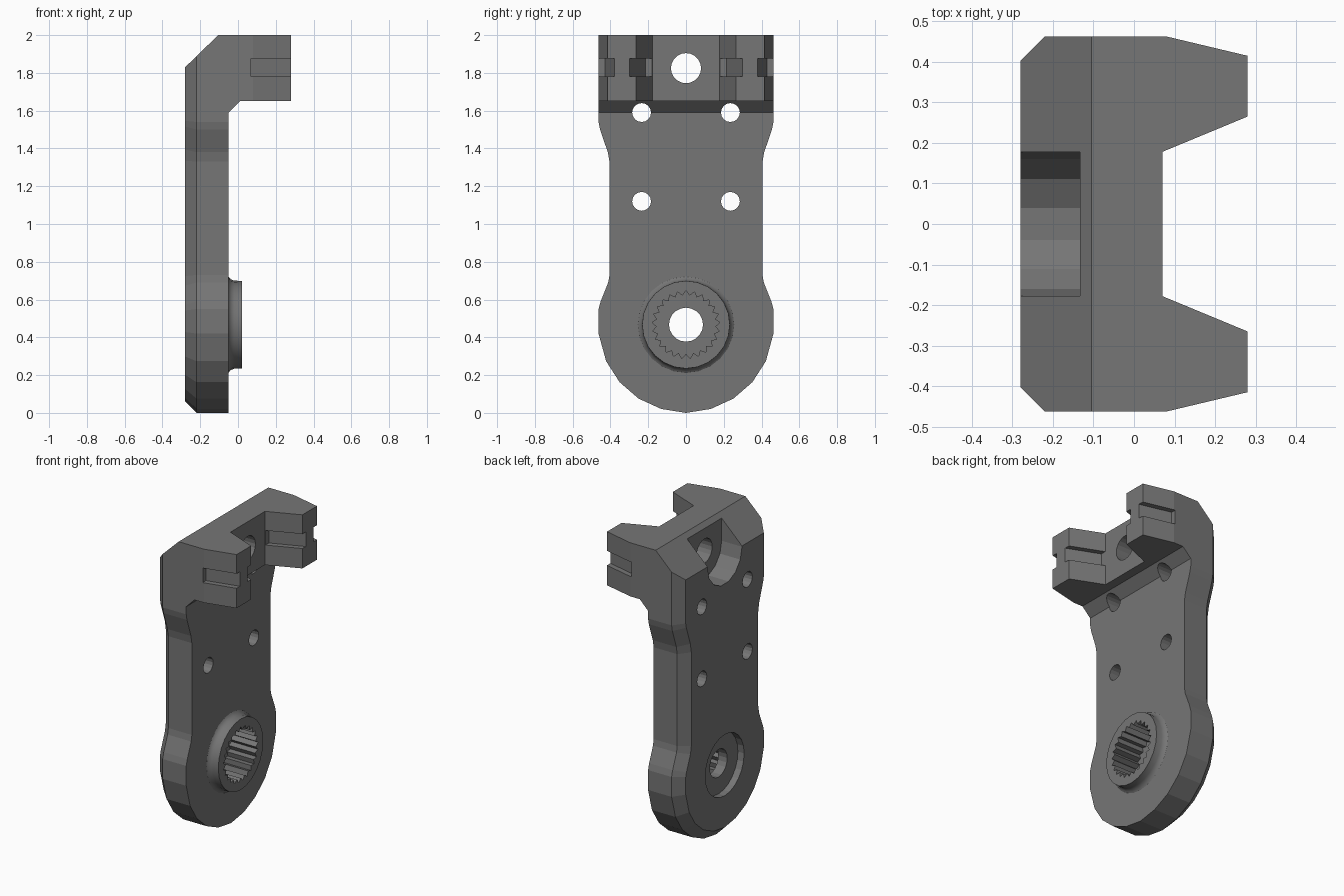
import bpy, bmesh, math

cube = bpy.data.objects.get("Cube")
if cube:
    bpy.data.objects.remove(cube, do_unlink=True)

grey = bpy.data.materials.new("dark grey")
grey.use_nodes = True
COLOUR = (0.18, 0.18, 0.18, 1)
grey.diffuse_color = COLOUR
grey.node_tree.nodes["Principled BSDF"].inputs["Base Color"].default_value = COLOUR


def loft(name, rings):
    """Solid skinned through rings of equal point count, capped at both ends."""
    bm = bmesh.new()
    loops = [[bm.verts.new(p) for p in ring] for ring in rings]
    n = len(loops[0])
    for a, b in zip(loops, loops[1:]):
        for i in range(n):
            j = (i + 1) % n
            bm.faces.new((a[i], a[j], b[j], b[i]))
    bm.faces.new(loops[0])
    bm.faces.new(loops[-1])
    bmesh.ops.recalc_face_normals(bm, faces=bm.faces)
    mesh = bpy.data.meshes.new(name)
    bm.to_mesh(mesh)
    bm.free()
    mesh.materials.append(grey)
    obj = bpy.data.objects.new(name, mesh)
    bpy.context.collection.objects.link(obj)
    return obj


def at_x(pts, x):
    return [(x, y, z) for y, z in pts]


def along_x(name, pts, x0, x1):
    return loft(name, [at_x(pts, x0), at_x(pts, x1)])


def along_y(name, pts, y0, y1):
    return loft(name, [[(x, y, z) for x, z in pts] for y in (y0, y1)])


def along_z(name, pts, z0, z1):
    return loft(name, [[(x, y, z) for x, y in pts] for z in (z0, z1)])


def circle(y, z, r, n, r2=None):
    """Points of a circle, alternating with a second radius if given."""
    return [(y + (r2 if r2 and i % 2 else r) * math.sin(math.tau * i / n),
             z + (r2 if r2 and i % 2 else r) * math.cos(math.tau * i / n)) for i in range(n)]


def inset(pts, d):
    """Mitred inward offset of a counter-clockwise polygon."""
    out = []
    for i, (x, y) in enumerate(pts):
        px, py = pts[i - 1]
        qx, qy = pts[(i + 1) % len(pts)]
        la, lb = math.hypot(x - px, y - py), math.hypot(qx - x, qy - y)
        ax, ay = (py - y) / la, (x - px) / la
        bx, by = (y - qy) / lb, (qx - x) / lb
        k = d / (1 + ax * bx + ay * by)
        out.append((x + (ax + bx) * k, y + (ay + by) * k))
    return out


def boolean(target, tool, operation="DIFFERENCE", keep=False):
    mod = target.modifiers.new(operation, "BOOLEAN")
    mod.operation, mod.solver, mod.object = operation, "EXACT", tool
    bpy.context.view_layer.objects.active = target
    bpy.ops.object.modifier_apply(modifier=mod.name)
    if not keep:
        bpy.data.objects.remove(tool, do_unlink=True)


# Plate outline: round foot, narrow waist, wide head
R, CZ = 0.465, 0.467
half = [(R * math.sin(a), CZ - R * math.cos(a))
        for a in (math.radians(16.36 * i) for i in range(1, 6))]
half += [(0.463, 0.42), (0.463, 0.55), (0.452, 0.59), (0.412, 0.69), (0.405, 0.73),
         (0.405, 1.33), (0.414, 1.38), (0.455, 1.5), (0.463, 1.54), (0.463, 2.2)]
half.pop(4)
outline = [(0, 0)] + half + [(-y, z) for y, z in reversed(half)]
bracket = loft("bracket_body", [at_x(inset(outline, 0.06), -0.28),
                                at_x(outline, -0.22), at_x(outline, 0.4)])

# Side profile: thin plate with overhanging head and sloped back corner
profile = [(-0.4, -0.1), (-0.05, -0.1), (-0.05, 1.59), (0.01, 1.65), (0.4, 1.65),
           (0.4, 2), (-0.105, 2), (-0.4, 1.713)]
boolean(bracket, along_y("side_profile", profile, -1, 1), "INTERSECT")

# Plan of the head: two tapered arms with a gap between
arms = [(-0.4, -0.577), (0.28, -0.415), (0.28, -0.265), (0.07, -0.178)]
arms += [(x, -y) for x, y in reversed(arms)]
boolean(bracket, along_z("arm_plan", arms, -0.5, 2.5), "INTERSECT")

# Grooves on both sides of each arm
outer_groove = [(0.07, 0.6), (0.07, 0.43), (0.35, 0.363), (0.35, 0.6)]
inner_groove = [(0.072, 0.1), (0.072, 0.215), (0.35, 0.328), (0.35, 0.1)]
for side in (1, -1):
    for pts in (outer_groove, inner_groove):
        boolean(bracket, along_z("groove", [(x, y * side) for x, y in pts], 1.78, 1.875))

# Round-bottomed slot in the back of the head, with its hole
SLOT, SZ = 0.178, 1.825
slot = [(SLOT * math.cos(math.pi * i / 7), SZ - SLOT * math.sin(math.pi * i / 7))
        for i in range(8)] + [(-SLOT, 2.2), (SLOT, 2.2)]
boolean(bracket, along_x("slot", slot, -0.4, -0.133))
boolean(bracket, along_x("head_hole", circle(0, SZ, 0.08, 20), -0.5, 0.5))

# Four bolt holes
for y in (-0.235, 0.235):
    for z in (1.12, 1.59):
        boolean(bracket, along_x("bolt_hole", circle(y, z, 0.05, 16), -0.5, 0.5))

# Raised boss with a filleted base
fillet = [(-0.052, 0.258), (-0.047, 0.25), (-0.038, 0.24), (-0.02, 0.233), (0.02, 0.232)]
boss = loft("boss", [at_x(circle(0, CZ, r, 24), x) for x, r in fillet])

# Toothed socket through boss and plate, shaft hole and rear counterbore
socket = along_x("socket", circle(0, CZ, 0.18, 50, 0.155), -0.17, 0.1)
boolean(boss, socket, keep=True)
boolean(bracket, socket)
boolean(bracket, along_x("shaft_hole", circle(0, CZ, 0.09, 20), -0.5, 0.5))
boolean(bracket, along_x("counterbore", circle(0, CZ, 0.2, 24), -0.5, -0.235))

# Smooth only the boss
bpy.ops.object.select_all(action="DESELECT")
boss.select_set(True)
bpy.context.view_layer.objects.active = boss
bpy.ops.object.shade_smooth_by_angle(angle=math.radians(35))
